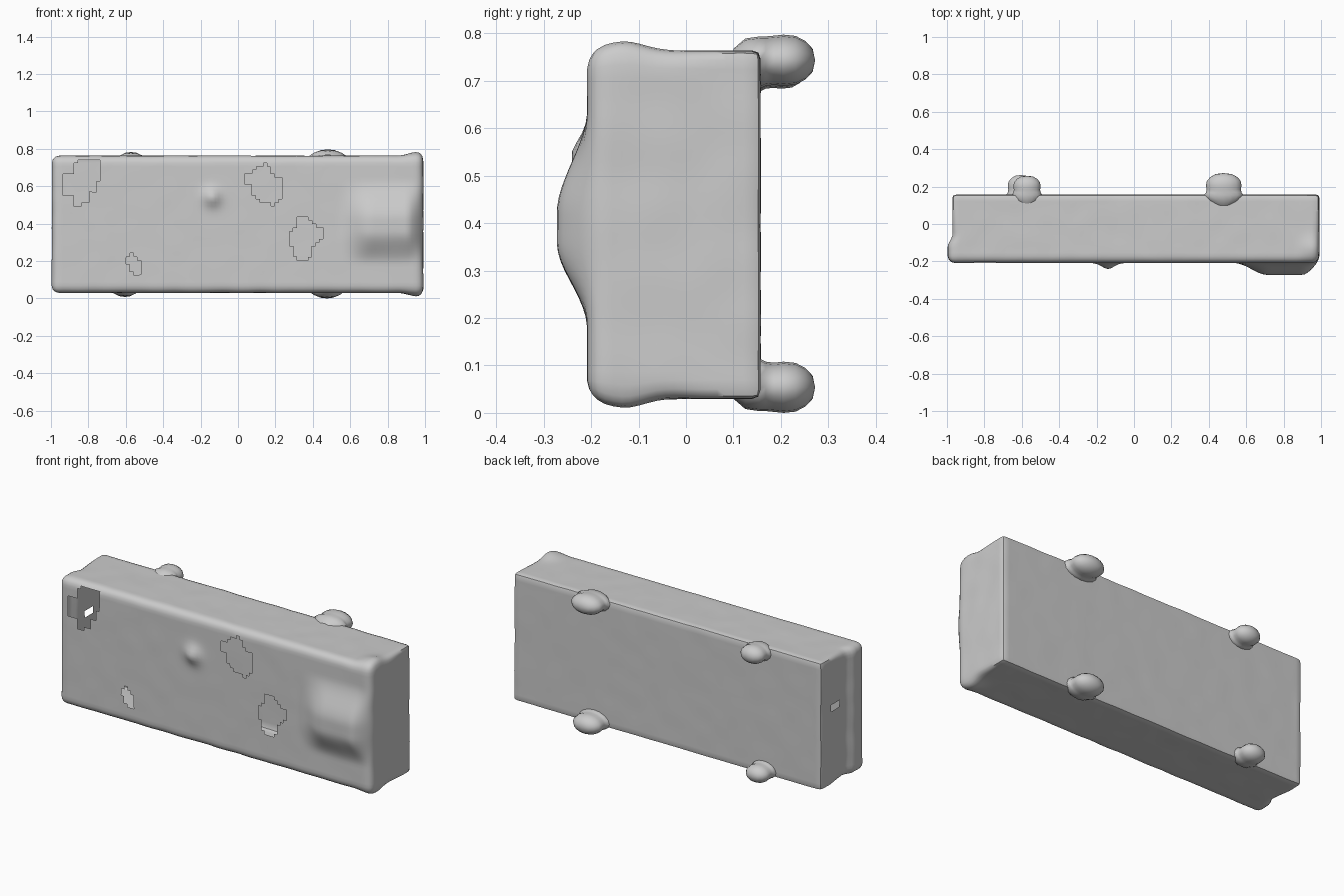
import bpy, bmesh, math
from mathutils import Vector, noise

if "Cube" in bpy.data.objects:
    bpy.data.objects.remove(bpy.data.objects["Cube"])

LO = Vector((-0.995, -0.208, 0.03))
HI = Vector((0.99, 0.157, 0.763))

# Ragged openings in the front wall, as (x, z) outlines
HOLES = [
    [(-.87, .72), (-.83, .75), (-.73, .75), (-.73, .63), (-.76, .62), (-.76, .58), (-.79, .57),
     (-.79, .53), (-.83, .50), (-.87, .50), (-.87, .54), (-.93, .56), (-.93, .66), (-.87, .68)],
    [(.10, .70), (.14, .72), (.17, .70), (.17, .67), (.24, .63), (.24, .56), (.20, .50),
     (.13, .51), (.09, .55), (.07, .60), (.03, .62), (.03, .67), (.10, .68)],
    [(.31, .43), (.37, .43), (.41, .39), (.45, .37), (.45, .32), (.40, .27), (.40, .24),
     (.37, .20), (.34, .20), (.30, .23), (.30, .28), (.27, .30), (.27, .34), (.31, .38)],
    [(-.59, .23), (-.56, .235), (-.52, .19), (-.52, .13), (-.55, .13), (-.59, .18)],
]


def smooth(a, b, t):
    t = min(1, max(0, (t - a) / (b - a)))
    return t * t * (3 - 2 * t)


def inside(x, z, poly):
    hit = False
    for (x1, z1), (x2, z2) in zip(poly, poly[1:] + poly[:1]):
        if (z1 > z) != (z2 > z) and x < (x2 - x1) * (z - z1) / (z2 - z1) + x1:
            hit = not hit
    return hit


def finish(bm, name, angle):
    mesh = bpy.data.meshes.new(name)
    bm.to_mesh(mesh)
    bm.free()
    obj = bpy.data.objects.new(name, mesh)
    bpy.context.collection.objects.link(obj)
    bpy.ops.object.select_all(action='DESELECT')
    obj.select_set(True)
    bpy.context.view_layer.objects.active = obj
    bpy.ops.object.shade_smooth_by_angle(angle=math.radians(angle))
    return obj


def shape(p):
    # Round the edges: softer at the front, crisper at the back
    r = 0.016 + 0.024 * smooth(0.1, -0.1, p.y)
    core = Vector([min(max(p[i], LO[i] + r), HI[i] - r) for i in range(3)])
    d = p - core
    if d.length > 1e-6:
        p = core + d.normalized() * r
    x, y, z = p
    # Stepped left end and flared right end
    if x < -0.9:
        p.x += 0.025 * smooth(-0.12, -0.06, y) * smooth(-0.9, -0.97, x)
    side = 1 if z > 0.4 else -1
    edge = smooth(0.3, 0.36, abs(z - 0.397))
    p.z += side * 0.02 * edge * smooth(0.85, 0.96, x) * math.exp(-((y + 0.13) / 0.06) ** 2)
    # Broad bulge and small bump on the front
    if y < -0.15:
        wx = smooth(0.53, 0.72, x) * (1 - smooth(0.9, 1.0, x))
        wz = smooth(0.18, 0.36, z) * (1 - smooth(0.42, 0.64, z))
        p.y -= 0.064 * wx * wz
        p.y -= 0.034 * math.exp(-((x + 0.14) ** 2 + (z - 0.54) ** 2) / 0.0022)
    # Slight unevenness
    n = noise.noise(Vector((x, y, z)) * 9)
    return p + Vector((0.003 * n, 0.001 * n, 0.002 * n))


# Hollow body: finely sliced box, reshaped, with openings cut out
bm = bmesh.new()
bmesh.ops.create_cube(bm, size=1)
for v in bm.verts:
    v.co = Vector([LO[i] + (v.co[i] + 0.5) * (HI[i] - LO[i]) for i in range(3)])
for axis, count in enumerate((100, 20, 38)):
    normal = Vector([float(i == axis) for i in range(3)])
    for k in range(1, count):
        bmesh.ops.bisect_plane(bm, geom=bm.verts[:] + bm.edges[:] + bm.faces[:], dist=1e-5,
                               plane_co=LO + (HI - LO) * (k / count), plane_no=normal)
holes = []
for f in bm.faces:
    c = f.calc_center_median()
    if abs(c.y - LO.y) < 1e-4 and any(inside(c.x, c.z, h) for h in HOLES):
        holes.append(f)
    elif abs(c.x - LO.x) < 1e-4 and abs(c.y - 0.03) < 0.03 and abs(c.z - 0.47) < 0.025:
        holes.append(f)
bmesh.ops.delete(bm, geom=holes, context='FACES')
for v in bm.verts:
    v.co = shape(v.co.copy())
finish(bm, "hollow_body", 50)


# Rear knobs: lathed along y with a flared root, trimmed where buried in the body
PROFILE = [(.10, .45), (.125, .85), (.155, 1.12), (.168, 1.0), (.185, .96), (.205, 1.0),
           (.23, .95), (.25, .75), (.265, .45)]


def knob(name, x, z, rx, rz, tip):
    bm = bmesh.new()
    n = 16
    rings = []
    for y, s in PROFILE:
        y = y if y < 0.17 else 0.17 + (y - 0.17) * (tip - 0.17) / 0.1
        # The root spreads onto the rear wall, not past the outer edge
        ring = []
        for i in range(n):
            a = 2 * math.pi * i / n
            dx, dz = math.cos(a), math.sin(a)
            outer = dz * (z - 0.4) > 0
            sz = min(s, 0.93) if outer and y < 0.18 else s
            ring.append(bm.verts.new((x + rx * s * dx, y, z + rz * sz * dz)))
        rings.append(ring)
    for a, b in zip(rings, rings[1:]):
        for i in range(n):
            j = (i + 1) % n
            bm.faces.new((a[i], a[j], b[j], b[i]))
    end = bm.verts.new((x, tip, z))
    for i in range(n):
        bm.faces.new((rings[-1][i], rings[-1][(i + 1) % n], end))
    buried = [f for f in bm.faces if all(v.co.y < 0.15 and LO.z + .01 < v.co.z < HI.z - .01
                                         for v in f.verts)]
    bmesh.ops.delete(bm, geom=buried, context='FACES')
    bmesh.ops.recalc_face_normals(bm, faces=bm.faces[:])
    finish(bm, name, 60)


knob("upper_left_knob", -0.572, 0.733, 0.073, 0.05, 0.258)
knob("upper_right_knob", 0.48, 0.743, 0.095, 0.054, 0.272)
knob("lower_left_knob", -0.605, 0.056, 0.07, 0.048, 0.262)
knob("lower_right_knob", 0.475, 0.054, 0.088, 0.054, 0.272)
